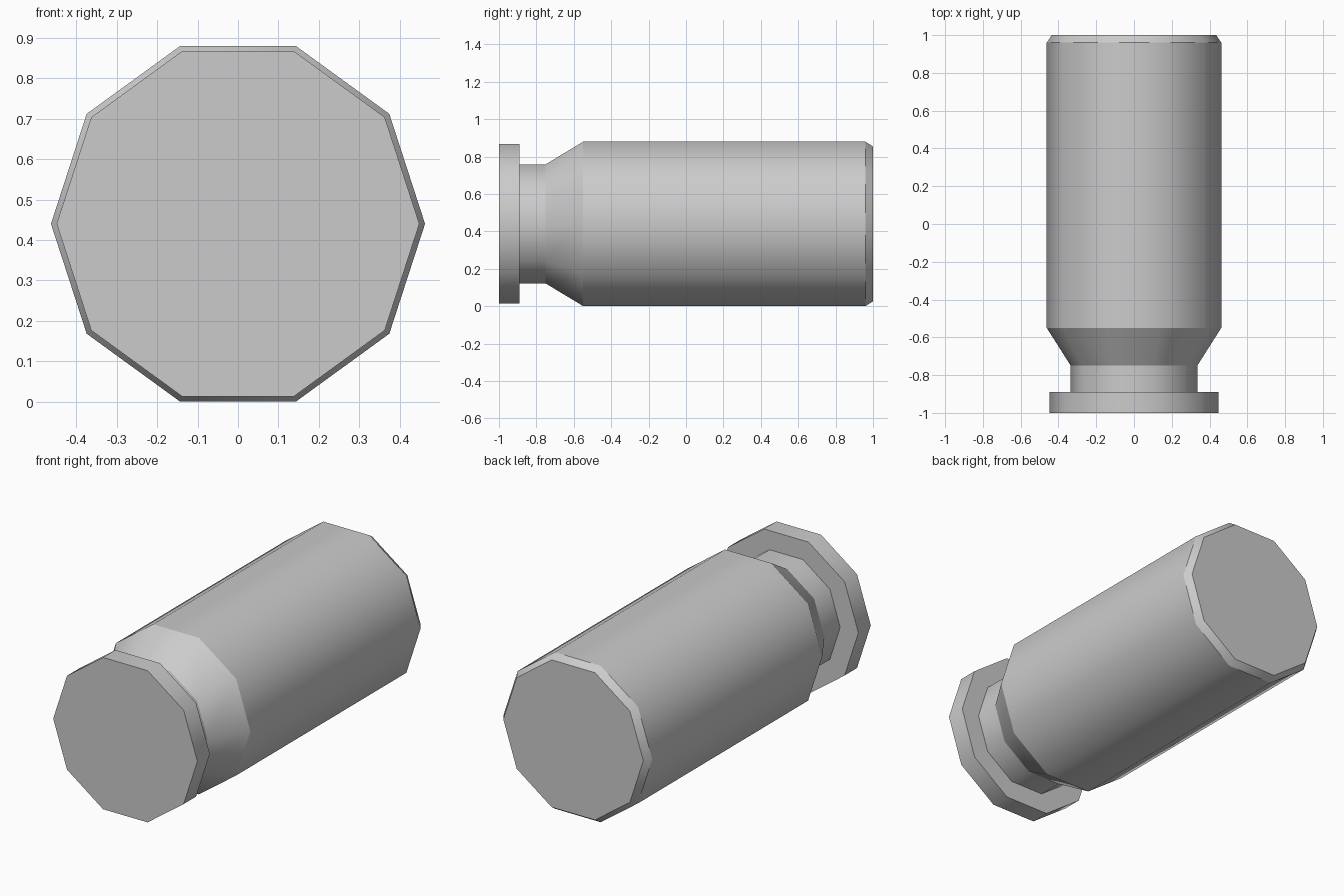
import bpy, bmesh, math

cube = bpy.data.objects.get("Cube")
if cube:
    bpy.data.objects.remove(cube, do_unlink=True)

SIDES = 10
CENTRE_Z = 0.44

# Plain grey metal
grey = bpy.data.materials.new("light grey")
grey.use_nodes = True
colour = (0.6, 0.6, 0.6, 1.0)
grey.diffuse_color = colour
grey.node_tree.nodes["Principled BSDF"].inputs["Base Color"].default_value = colour

# Profile from front to back: (y, corner radius)
profile = [
    (-1.0, 0.448), (-0.89, 0.448),    # rim
    (-0.89, 0.335), (-0.75, 0.335),   # groove
    (-0.55, 0.462), (0.96, 0.462),    # taper and body
    (1.0, 0.435),                     # chamfered end
]


def lathe_y(name, points, material):
    """Ten-sided solid around the y axis, smooth around, sharp at each ring."""
    bm = bmesh.new()
    rings = []
    for y, r in points:
        angles = [2 * math.pi * i / SIDES for i in range(SIDES)]
        rings.append([bm.verts.new((r * math.cos(a), y, CENTRE_Z + r * math.sin(a)))
                      for a in angles])
    for a, b in zip(rings, rings[1:]):
        for i in range(SIDES):
            j = (i + 1) % SIDES
            bm.faces.new((a[i], a[j], b[j], b[i])).smooth = True
    bm.faces.new(rings[0])
    bm.faces.new(rings[-1])
    bmesh.ops.recalc_face_normals(bm, faces=bm.faces[:])
    # Ring edges stay crisp
    for e in bm.edges:
        if abs(e.verts[0].co.y - e.verts[1].co.y) < 1e-5:
            e.smooth = False
    mesh = bpy.data.meshes.new(name)
    bm.to_mesh(mesh)
    bm.free()
    mesh.materials.append(material)
    obj = bpy.data.objects.new(name, mesh)
    bpy.context.collection.objects.link(obj)
    return obj


lathe_y("rimmed_cartridge_body", profile, grey)
